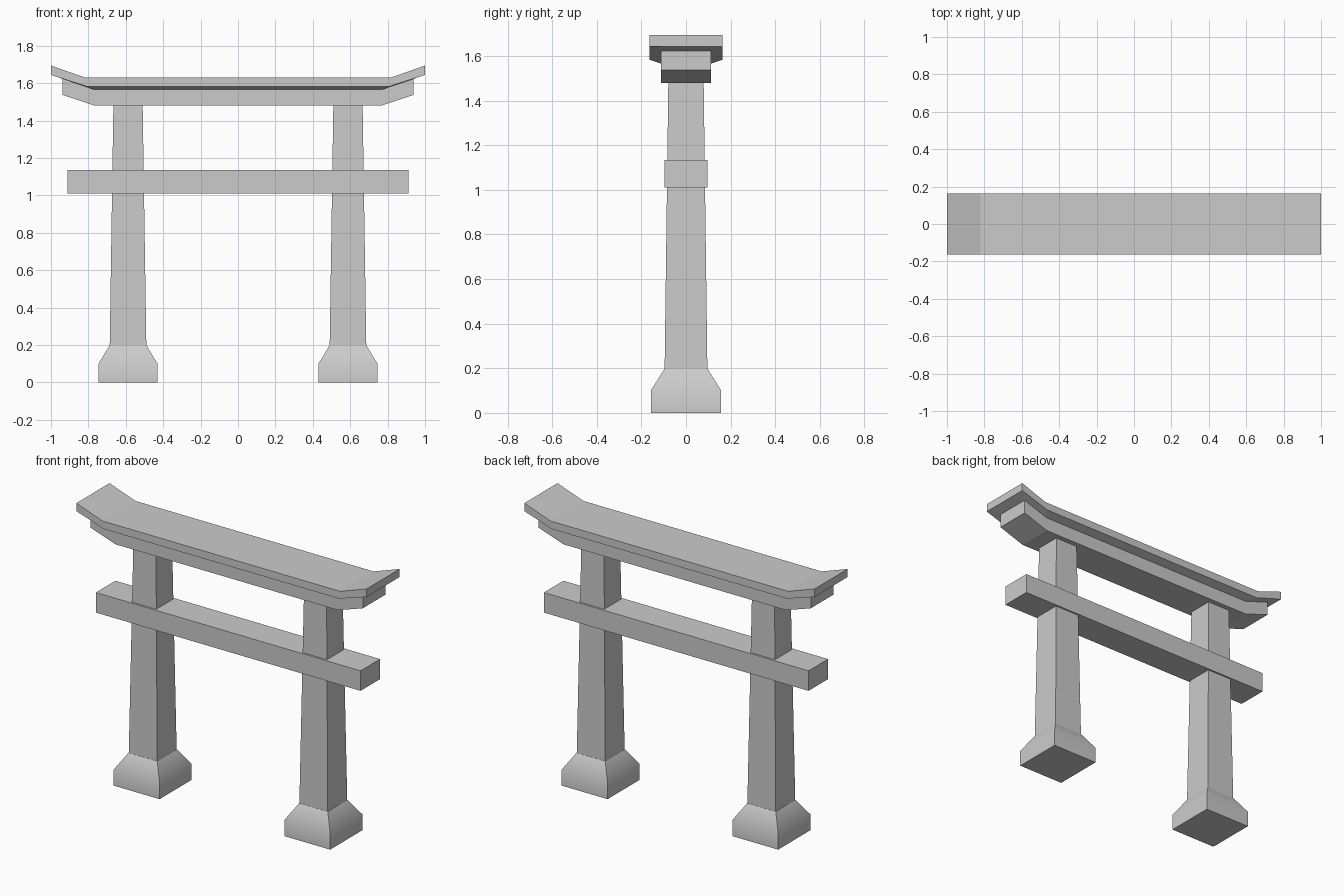
import bpy

if "Cube" in bpy.data.objects:
    bpy.data.objects.remove(bpy.data.objects["Cube"])


def make_loft(name, sections):
    """Join equal-sized rings of points with quads and cap both ends."""
    n = len(sections[0])
    verts = [p for ring in sections for p in ring]
    faces = [list(range(n))[::-1], list(range(len(verts) - n, len(verts)))]
    for s in range(len(sections) - 1):
        for i in range(n):
            j = (i + 1) % n
            faces.append([s * n + i, s * n + j, (s + 1) * n + j, (s + 1) * n + i])
    mesh = bpy.data.meshes.new(name)
    mesh.from_pydata(verts, [], faces)
    mesh.update()
    obj = bpy.data.objects.new(name, mesh)
    bpy.context.collection.objects.link(obj)
    return obj


def rect(cx, hx, hy, z):
    """Horizontal rectangle ring."""
    return [(cx - hx, -hy, z), (cx + hx, -hy, z), (cx + hx, hy, z), (cx - hx, hy, z)]


def mirrored(ring_func, stations):
    """Rings along x, from the left tip to the right tip."""
    left = [ring_func(-1, *s) for s in stations]
    right = [ring_func(1, *s) for s in reversed(stations)]
    return left + right


# Footings and tapered pillars
for side, x in (("left", -0.588), ("right", 0.588)):
    footing = make_loft(side + "_footing", [
        rect(x, 0.158, 0.158, 0.0),
        rect(x, 0.158, 0.158, 0.10),
        rect(x, 0.099, 0.097, 0.197)])
    bpy.ops.object.select_all(action='DESELECT')
    footing.select_set(True)
    bpy.context.view_layer.objects.active = footing
    bpy.ops.object.shade_smooth_by_angle(angle=0.61)
    make_loft(side + "_pillar", [
        rect(x, 0.098, 0.096, 0.19),
        rect(x, 0.078, 0.079, 1.50)])

# Straight tie beam
make_loft("tie_beam", [rect(0, 0.912, 0.096, 1.01), rect(0, 0.912, 0.096, 1.135)])


# Lintel with raised ends, tucked slightly into the roof
def lintel_ring(s, x, bottom, top):
    h = 0.111
    return [(s * x, -h, bottom), (s * x, h, bottom), (s * x, h, top), (s * x, -h, top)]


make_loft("lintel", mirrored(lintel_ring, [(0.938, 1.537, 1.63), (0.767, 1.48, 1.585)]))


# Roof cap with upturned tips and an underside sloping in to the lintel
def roof_ring(s, xt, zt, xo, zo, xi, zi):
    h, k = 0.163, 0.111
    return [(s * xi, -k, zi), (s * xi, k, zi), (s * xo, h, zo),
            (s * xt, h, zt), (s * xt, -h, zt), (s * xo, -h, zo)]


make_loft("roof_cap", mirrored(roof_ring, [
    (1.0, 1.694, 1.0, 1.644, 1.0, 1.644),
    (0.82, 1.631, 0.81, 1.583, 0.77, 1.566)]))
